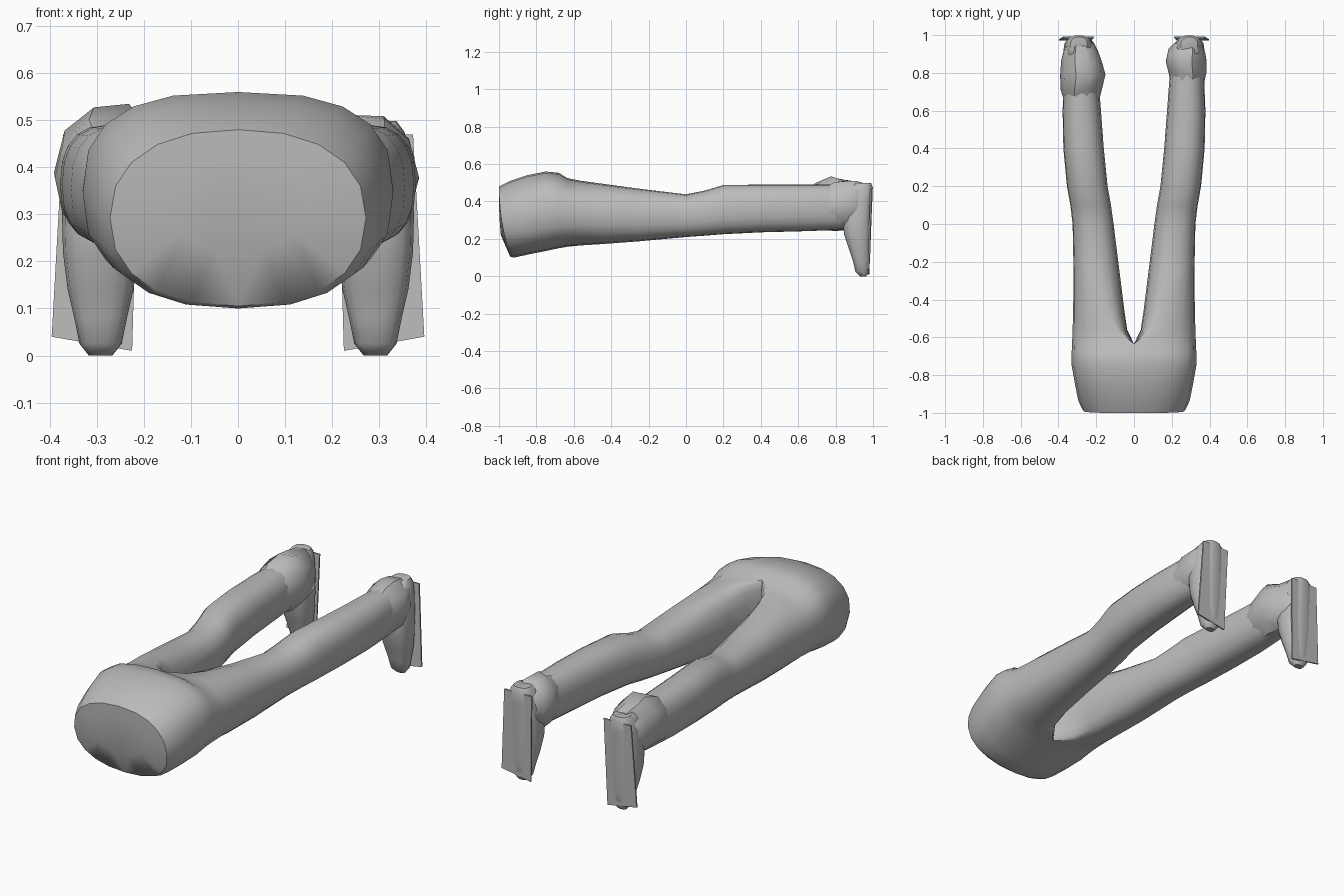
import bpy, bmesh, math, random

random.seed(4)
cube = bpy.data.objects.get("Cube")
if cube:
    bpy.data.objects.remove(cube, do_unlink=True)

grey = bpy.data.materials.new("plain grey")
grey.use_nodes = True
grey.diffuse_color = (0.5, 0.5, 0.5, 1)
bsdf = grey.node_tree.nodes["Principled BSDF"]
bsdf.inputs["Base Color"].default_value = (0.5, 0.5, 0.5, 1)
bsdf.inputs["Roughness"].default_value = 0.8

OUTER, INNER = 10, 8


def finish(name, bm, angle=50):
    bmesh.ops.remove_doubles(bm, verts=bm.verts, dist=0.0005)
    bmesh.ops.recalc_face_normals(bm, faces=bm.faces)
    mesh = bpy.data.meshes.new(name)
    bm.to_mesh(mesh)
    bm.free()
    mesh.materials.append(grey)
    ob = bpy.data.objects.new(name, mesh)
    bpy.context.collection.objects.link(ob)
    bpy.ops.object.select_all(action='DESELECT')
    ob.select_set(True)
    bpy.context.view_layer.objects.active = ob
    bpy.ops.object.shade_smooth_by_angle(angle=math.radians(angle))
    return ob


def power(v, n):
    return math.copysign(abs(v) ** (2 / n), v)


def skin(bm, rings, closed):
    """Join successive rings of vertices with quads."""
    for a, b in zip(rings, rings[1:]):
        count = len(a)
        for i in range(count if closed else count - 1):
            j = (i + 1) % count
            bm.faces.new((a[i], a[j], b[j], b[i]))


def half_arc(bm, side, y, xt, xr, z0, z1, n, start, steps, slant=0):
    """Half of a rounded section, from start angle through 180 degrees."""
    verts = []
    for i in range(steps + 1):
        t = start - math.pi * i / steps
        x = xt + xr * power(math.cos(t), n)
        z = (z0 + z1) / 2 + (z1 - z0) / 2 * power(math.sin(t), n)
        drop = (z1 - z) / (z1 - z0)
        verts.append(bm.verts.new((side * x, y + slant * drop ** 2, z)))
    return verts


# Hips: y, half width, bottom, top, roundness, slant of the waist
HIPS = [(-1.0, .15, .22, .42, 2.2, .01), (-1.0, .272, .105, .48, 2.3, .06),
        (-.94, .295, .10, .51, 2.4, .02), (-.85, .312, .115, .54, 2.6, 0),
        (-.75, .33, .135, .56, 2.7, 0), (-.68, .33, .15, .553, 2.7, 0),
        (-.635, .328, .158, .525, 2.7, 0)]
# Legs: y, inner x, top x, outer x, bottom, top
LEG = [(-.56, .036, .09, .325, .165, .51), (-.45, .052, .14, .322, .172, .495),
       (-.25, .077, .19, .32, .187, .468), (0, .108, .215, .325, .21, .438),
       (.1, .122, .23, .337, .217, .458), (.2, .14, .25, .355, .225, .488),
       (.4, .16, .268, .374, .235, .49), (.6, .175, .278, .378, .24, .49),
       (.8, .19, .28, .37, .247, .49), (.92, .205, .28, .355, .26, .485)]

bm = bmesh.new()
for side in (1, -1):
    hips = [half_arc(bm, side, y, 0, x, z0, z1, n, math.pi / 2, OUTER, s)
            for y, x, z0, z1, n, s in HIPS]
    skin(bm, hips, False)
    bm.faces.new(hips[0])
    # The crotch seam closes the last hip section into the first leg ring
    y, _, z0, z1, n, _ = HIPS[-1]
    seam = half_arc(bm, side, y, 0, 0, z0, z1, n, -math.pi / 2, INNER)
    rings = [hips[-1] + seam[1:-1]]
    for y, xi, xt, xo, z0, z1 in LEG:
        outer = half_arc(bm, side, y, xt, xo - xt, z0, z1, 2.4, math.pi / 2, OUTER)
        inner = half_arc(bm, side, y, xt, xt - xi, z0, z1, 2.3, -math.pi / 2, INNER)
        rings.append(outer + inner[1:-1])
        for v in (inner[0], inner[-1]):
            bm.verts.remove(v)
    skin(bm, rings, True)
    bm.faces.new(rings[-1])
finish("trousers", bm)


# Crumpled ankle cuffs: y, inner x, outer x, bottom, top
def cuff(name, side, sections):
    bm = bmesh.new()
    rings = []
    for y, xi, xo, z0, z1 in sections:
        ring = []
        for i in range(10):
            t = math.tau * i / 10
            r = 1 + random.uniform(-.05, .03)
            ring.append(bm.verts.new((
                side * ((xi + xo) / 2 + (xo - xi) / 2 * r * math.cos(t)),
                y + random.uniform(-.015, .015),
                (z0 + z1) / 2 + (z1 - z0) / 2 * r * math.sin(t))))
        rings.append(ring)
    skin(bm, rings, True)
    finish(name, bm, 40)


cuff("right_cuff", -1, [(.66, .185, .372, .25, .485), (.71, .172, .392, .25, .505),
                        (.79, .148, .392, .24, .54), (.86, .165, .388, .24, .52),
                        (.93, .19, .375, .26, .508), (.96, .21, .35, .3, .48)])
cuff("left_cuff", 1, [(.74, .195, .372, .255, .485), (.8, .18, .382, .25, .51),
                      (.87, .163, .382, .24, .515), (.92, .185, .375, .26, .512),
                      (.96, .21, .35, .3, .48)])

# Shoes, toes down: z, front y, back y, half width
SHOE = [(0, .93, .965, .025), (.025, .905, .98, .045), (.08, .892, .984, .056),
        (.14, .872, .987, .07), (.22, .845, .99, .08), (.3, .835, .993, .082),
        (.42, .85, .998, .075), (.475, .87, 1.0, .062), (.498, .9, .99, .045)]
for label, side in (("left", 1), ("right", -1)):
    cx = side * .292
    bm = bmesh.new()
    rings = []
    for z, y0, y1, w in SHOE:
        rings.append([bm.verts.new((
            cx + w * power(math.cos(math.tau * i / 14), 2.6),
            (y0 + y1) / 2 + (y1 - y0) / 2 * power(math.sin(math.tau * i / 14), 2.8),
            z)) for i in range(14)])
    skin(bm, rings, True)
    bm.faces.new(rings[0])
    bm.faces.new(rings[-1])
    finish(label + "_shoe", bm)

    # Thin sole plate, wider than the shoe at the toe
    bm = bmesh.new()
    plate = [[bm.verts.new((side * x, y + dy, z)) for x, y, z in
              ((.225, .972, .01), (.396, .972, .04), (.372, .985, .47), (.212, .985, .47))]
             for dy in (0, .008)]
    skin(bm, plate, True)
    for ring in plate:
        bm.faces.new(ring)
    finish(label + "_sole", bm, 30)
